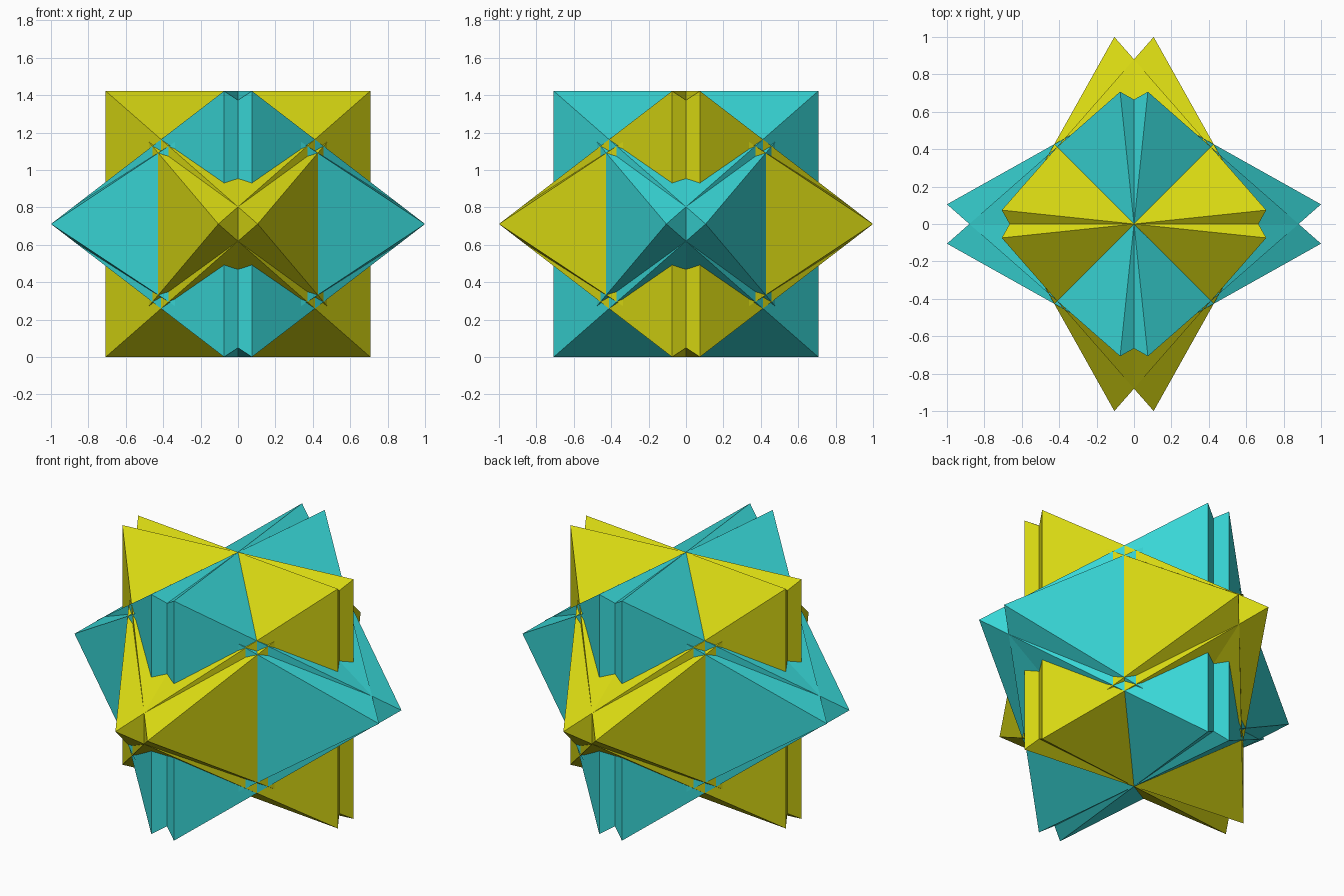
import bpy, bmesh, math
from mathutils import Matrix, Vector

if "Cube" in bpy.data.objects:
    bpy.data.objects.remove(bpy.data.objects["Cube"])

TWIST = math.radians(6)            # each octahedron is turned this far either way
RADIUS = 1 / math.cos(TWIST)       # so the widest tips reach 1 unit out
MID_Z = RADIUS * math.sqrt(0.5)    # half height: an edge rests on the ground


def flat_colour(name, rgb):
    mat = bpy.data.materials.new(name)
    mat.diffuse_color = (*rgb, 1)
    mat.use_nodes = True
    mat.node_tree.nodes["Principled BSDF"].inputs["Base Color"].default_value = mat.diffuse_color
    return mat


def octahedron(name, angle, mat):
    """Regular octahedron lying on an edge, one diagonal along y, turned about z."""
    turn = (Matrix.Translation((0, 0, MID_Z)) @ Matrix.Rotation(angle, 4, 'Z')
            @ Matrix.Rotation(math.radians(45), 4, 'Y'))
    bm = bmesh.new()
    for axis in range(3):
        for sign in (-1, 1):
            tip = Vector((0, 0, 0))
            tip[axis] = sign * RADIUS
            bm.verts.new(turn @ tip)
    bmesh.ops.convex_hull(bm, input=bm.verts)
    bmesh.ops.recalc_face_normals(bm, faces=bm.faces)
    mesh = bpy.data.meshes.new(name)
    bm.to_mesh(mesh)
    bm.free()
    mesh.materials.append(mat)
    bpy.context.collection.objects.link(bpy.data.objects.new(name, mesh))


yellow = flat_colour("yellow", (0.68, 0.68, 0.006))
teal = flat_colour("teal", (0.04, 0.68, 0.68))

# Two interlocking pairs, a quarter turn apart
for colour, base, mat in (("yellow", 0, yellow), ("teal", math.pi / 2, teal)):
    for side, sign in (("left", 1), ("right", -1)):
        octahedron(f"{colour}_octahedron_{side}", base + sign * TWIST, mat)
